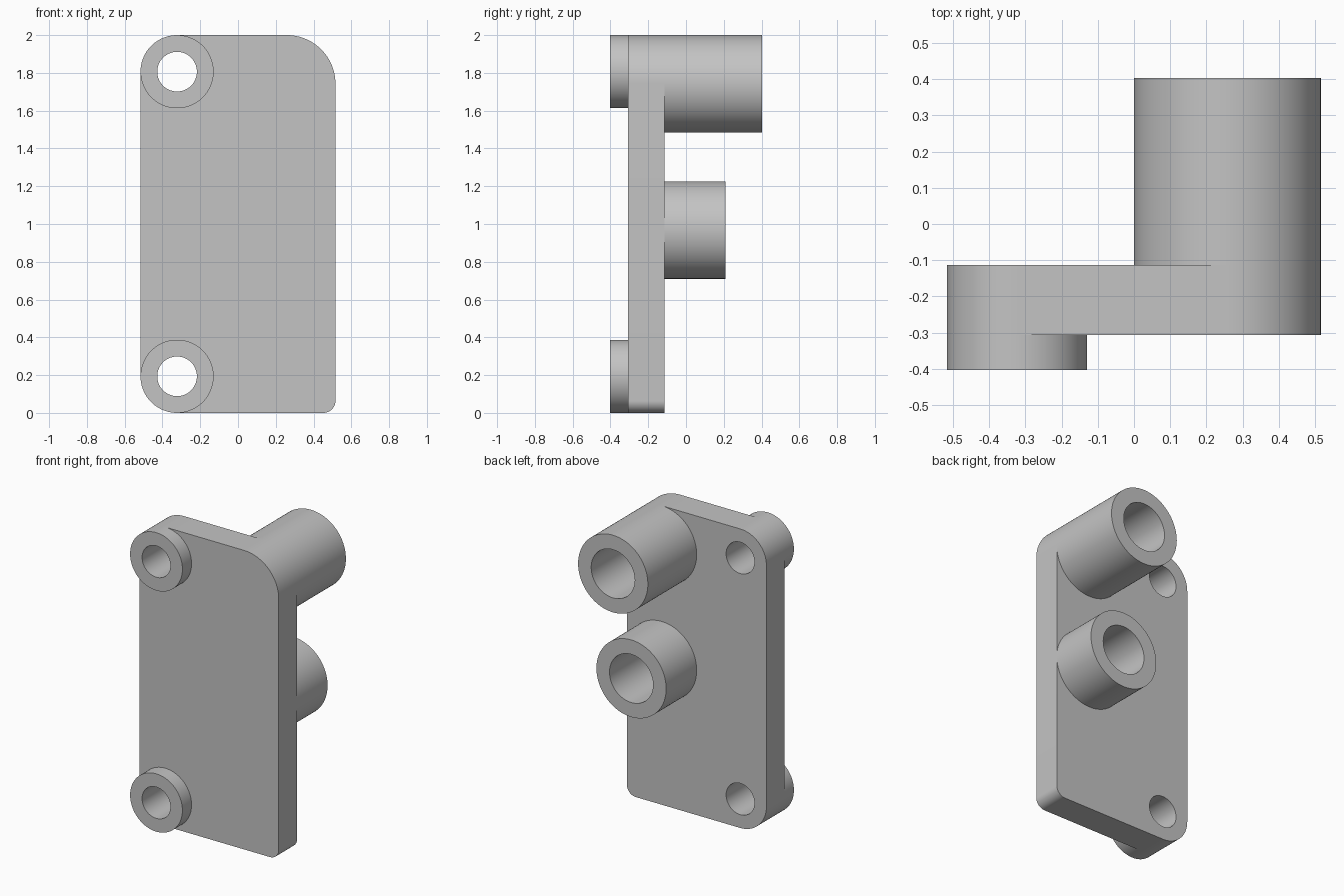
import bpy, bmesh, math
from mathutils import Matrix, Vector

U = 2 / 31                       # one design unit: the plate is 16 x 31 x 3
SEG = 96
FRONT, BACK = -4.75 * U, -1.75 * U
PIN_X, POST_X = -5 * U, 4 * U
PIN_Z = {"lower": 3 * U, "upper": 28 * U}
HOLE_R, BORE_R = 1.625 * U, 2.5 * U
POSTS = {"upper": (27 * U, 8 * U), "middle": (15 * U, 5 * U)}   # height, length

cube = bpy.data.objects.get("Cube")
if cube:
    bpy.data.objects.remove(cube, do_unlink=True)

grey = bpy.data.materials.new("plain grey")
grey.use_nodes = True
colour = (0.55, 0.55, 0.55, 1)
grey.diffuse_color = colour
grey.node_tree.nodes["Principled BSDF"].inputs["Base Color"].default_value = colour


def add_object(name, bm):
    bmesh.ops.recalc_face_normals(bm, faces=bm.faces)
    mesh = bpy.data.meshes.new(name)
    bm.to_mesh(mesh)
    bm.free()
    mesh.materials.append(grey)
    obj = bpy.data.objects.new(name, mesh)
    bpy.context.collection.objects.link(obj)
    return obj


def smooth(obj):
    bpy.ops.object.select_all(action="DESELECT")
    obj.select_set(True)
    bpy.context.view_layer.objects.active = obj
    bpy.ops.object.shade_smooth_by_angle(angle=math.radians(30))


def circle(x, z, y, r):
    return [Vector((x + r * math.cos(a), y, z + r * math.sin(a)))
            for a in (2 * math.pi * i / SEG for i in range(SEG))]


def prism(name, outline, depth):
    """Extrude a closed outline along y."""
    bm = bmesh.new()
    face = bm.faces.new([bm.verts.new(p) for p in outline])
    new = bmesh.ops.extrude_face_region(bm, geom=[face])["geom"]
    verts = [v for v in new if isinstance(v, bmesh.types.BMVert)]
    bmesh.ops.translate(bm, verts=verts, vec=(0, depth, 0))
    return add_object(name, bm)


def tube(name, x, z, y0, y1, r_out, r_in):
    """Hollow cylinder along y."""
    bm = bmesh.new()
    loops = [[bm.verts.new(p) for p in circle(x, z, y, r)]
             for y, r in ((y0, r_out), (y1, r_out), (y1, r_in), (y0, r_in))]
    for k in range(4):
        a, b = loops[k], loops[(k + 1) % 4]
        for i in range(SEG):
            j = (i + 1) % SEG
            bm.faces.new((a[i], a[j], b[j], b[i]))
    smooth(add_object(name, bm))


# Plate outline: a different radius at each corner, counter-clockwise
outline = []
corners = ((8, 31, 4), (-8, 31, 3), (-8, 0, 3), (8, 0, 1))
for k, (cx, cz, r) in enumerate(corners):
    ox = cx - math.copysign(r, cx)
    oz = cz - r if cz else r
    for i in range(SEG // 4 + 1):
        a = math.pi / 2 * (k + 4 * i / SEG)
        outline.append(Vector(((ox + r * math.cos(a)) * U, FRONT,
                               (oz + r * math.sin(a)) * U)))
plate = prism("mounting_plate", outline, BACK - FRONT)

# Through holes at the pins, blind bores at the posts
cutters = [prism(f"{n}_hole_cutter", circle(PIN_X, z, FRONT - U, HOLE_R), 5 * U)
           for n, z in PIN_Z.items()]
cutters += [prism(f"{n}_bore_cutter", circle(POST_X, z, FRONT + U, BORE_R), 3 * U)
            for n, (z, _) in POSTS.items()]
for cutter in cutters:
    cutter.hide_render = True
    cut = plate.modifiers.new(cutter.name, "BOOLEAN")
    cut.operation, cut.solver, cut.object = "DIFFERENCE", "EXACT", cutter

# Bake the cuts, then discard the cutters
depsgraph = bpy.context.evaluated_depsgraph_get()
baked = bpy.data.meshes.new_from_object(plate.evaluated_get(depsgraph))
plate.modifiers.clear()
plate.data = baked
for cutter in cutters:
    bpy.data.objects.remove(cutter, do_unlink=True)
smooth(plate)

# Short collars on the front, long hollow posts on the back
for n, z in PIN_Z.items():
    tube(f"{n}_front_collar", PIN_X, z, FRONT - 1.5 * U, FRONT, 3 * U, HOLE_R)
for n, (z, length) in POSTS.items():
    tube(f"{n}_back_post", POST_X, z, BACK, BACK + length, 4 * U, BORE_R)
